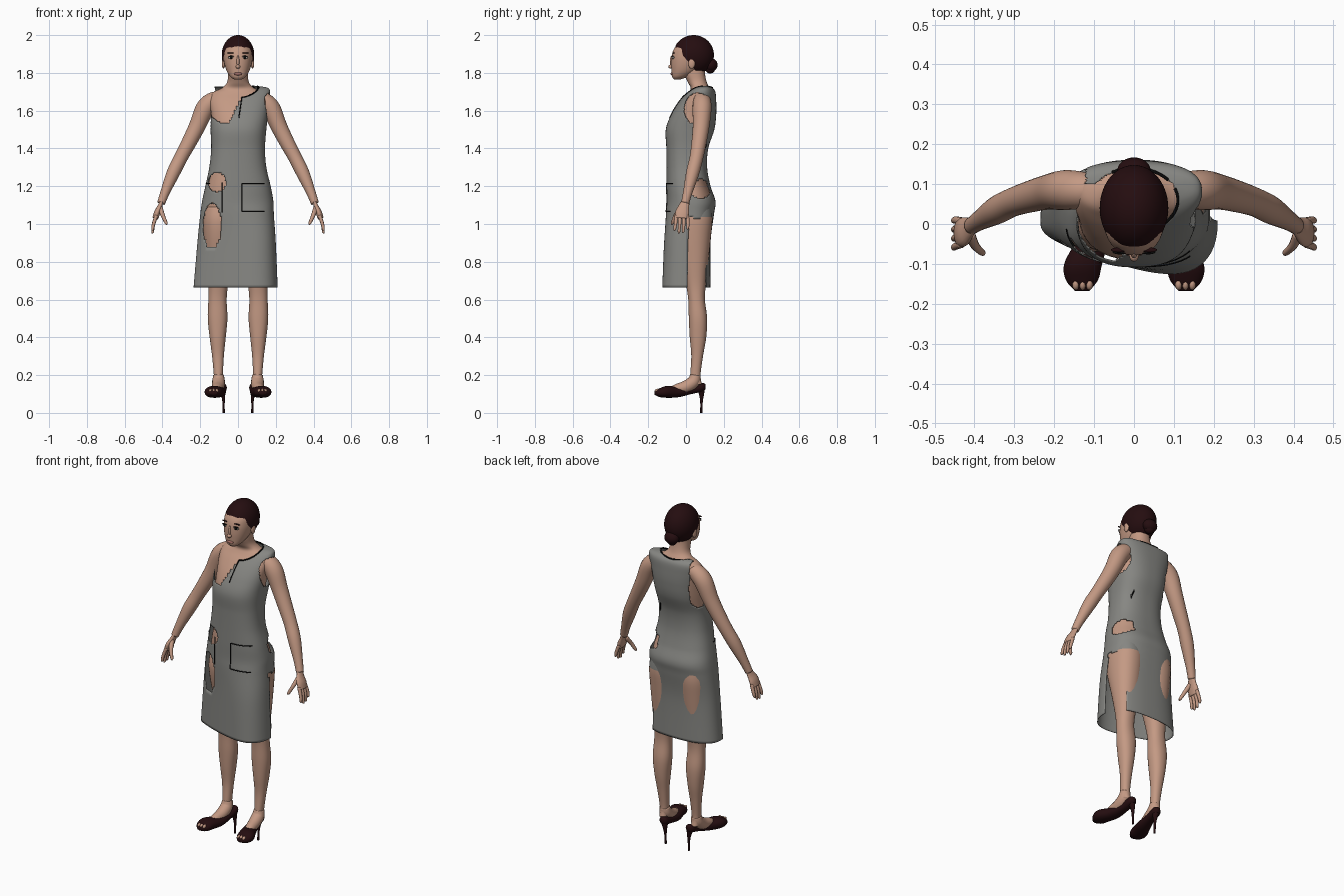
import bpy, bmesh, math
from mathutils import Vector, Matrix
from mathutils.bvhtree import BVHTree

if "Cube" in bpy.data.objects:
    bpy.data.objects.remove(bpy.data.objects["Cube"], do_unlink=True)


def material(name, r, g, b):
    m = bpy.data.materials.new(name)
    m.use_nodes = True
    m.diffuse_color = (r, g, b, 1)
    node = next(n for n in m.node_tree.nodes if n.type == 'BSDF_PRINCIPLED')
    node.inputs["Base Color"].default_value = (r, g, b, 1)
    return m


SKIN = material("skin", .55, .32, .23)
GREY = material("grey cloth", .24, .24, .225)
DARK = material("dark burgundy", .018, .004, .005)
BLACK = material("black trim", .003, .003, .003)
WHITE = material("eye white", .6, .55, .5)
LIP = material("lip", .4, .17, .14)


def finish(bm, name, mats):
    for f in bm.faces:
        f.smooth = True
    me = bpy.data.meshes.new(name)
    bm.to_mesh(me)
    bm.free()
    for m in mats:
        me.materials.append(m)
    ob = bpy.data.objects.new(name, me)
    bpy.context.collection.objects.link(ob)
    return ob


def resample(keys, steps):
    """Smooth curve through rows of numbers."""
    keys = [Vector(k) for k in keys]
    out = []
    for i in range(len(keys) - 1):
        a, b = keys[max(i - 1, 0)], keys[i]
        c, d = keys[i + 1], keys[min(i + 2, len(keys) - 1)]
        for s in range(steps):
            t = s / steps
            out.append(b + (c - a) * (t / 2) + (a * 2 - b * 5 + c * 4 - d) * (t * t / 2)
                       + (b * 3 - a - c * 3 + d) * (t ** 3 / 2))
    return out + [keys[-1]]


def skin_rings(rings, caps=True):
    bm = bmesh.new()
    vs = [[bm.verts.new(p) for p in r] for r in rings]
    n = len(vs[0])
    for lo, hi in zip(vs, vs[1:]):
        for i in range(n):
            j = (i + 1) % n
            bm.faces.new((lo[i], lo[j], hi[j], hi[i]))
    if caps:
        bm.faces.new(vs[0])
        bm.faces.new(vs[-1])
    bmesh.ops.recalc_face_normals(bm, faces=bm.faces)
    return bm


def loft(rows, n=32, steps=5, p=2.2, side=1, along_y=False, caps=True):
    """Rows: height, x from, x to, depth from, depth to, optional front skew."""
    rings = []
    for row in resample(rows, steps):
        h, x0, x1, y0, y1 = row[:5]
        skew = row[5] if len(row) > 5 else 0
        ring = []
        for i in range(n):
            a = math.tau * i / n
            c, s = math.cos(a), math.sin(a)
            x = (x0 + x1) / 2 + (x1 - x0) / 2 * math.copysign(abs(c) ** (2 / p), c)
            y = (y0 + y1) / 2 + (y1 - y0) / 2 * math.copysign(abs(s) ** (2 / p), s)
            y += skew * x * max(-s, 0)
            ring.append((side * x, h, y) if along_y else (side * x, y, h))
        rings.append(ring)
    return skin_rings(rings, caps)


def tube(name, pts, mat, side=1, n=16, flat=1, ref=(0, 1, 0), steps=5):
    rows = resample(pts, steps)
    rings = []
    for i, row in enumerate(rows):
        t = (rows[min(i + 1, len(rows) - 1)] - rows[max(i - 1, 0)]).to_3d().normalized()
        b = Vector(ref)
        b = (b - t * b.dot(t)).normalized()
        c = t.cross(b)
        ring = []
        for k in range(n):
            a = math.tau * k / n
            q = row.to_3d() + (c * math.cos(a) * flat + b * math.sin(a)) * row[3]
            ring.append((side * q.x, q.y, q.z))
        rings.append(ring)
    return finish(skin_rings(rings), name, [mat])


def ball(name, loc, size, mat, n=24):
    bm = bmesh.new()
    bmesh.ops.create_uvsphere(bm, u_segments=n, v_segments=n // 2, radius=1,
                              matrix=Matrix.Translation(loc) @ Matrix.Diagonal((*size, 1)))
    return finish(bm, name, [mat])


def paint(bm, rule):
    for f in bm.faces:
        f.material_index = int(rule(*f.calc_center_median()))


# Torso and neck, with the underwear painted on the hips
torso = loft([(.96, -.1, .1, .0, .1), (1.0, -.178, .178, -.05, .138),
              (1.08, -.18, .18, -.075, .145), (1.15, -.172, .172, -.08, .132),
              (1.22, -.155, .155, -.08, .108), (1.32, -.132, .132, -.075, .095),
              (1.4, -.13, .13, -.075, .105), (1.5, -.138, .138, -.09, .135),
              (1.58, -.142, .142, -.065, .147), (1.65, -.15, .15, -.02, .145),
              (1.695, -.135, .135, .015, .138), (1.72, -.085, .085, .025, .125),
              (1.75, -.058, .058, .01, .11), (1.8, -.052, .052, -.01, .1),
              (1.86, -.052, .052, .0, .1)], n=48)
paint(torso, lambda x, y, z: z < 1.13 and (x > 0 or y > .03))
finish(torso, "torso", [SKIN, GREY])

# Head and face
finish(loft([(1.765, -.02, .02, -.063, -.03), (1.78, -.041, .041, -.074, .01),
             (1.81, -.06, .06, -.077, .06), (1.85, -.073, .073, -.079, .1),
             (1.89, -.078, .078, -.076, .12), (1.93, -.074, .074, -.062, .12),
             (1.965, -.05, .05, -.03, .09), (1.985, -.02, .02, .01, .05)]), "head", [SKIN])
ball("nose_tip", (0, -.079, 1.833), (.012, .015, .011), SKIN)
ball("nose_bridge", (0, -.074, 1.86), (.008, .012, .032), SKIN)
ball("lips", (0, -.074, 1.795), (.022, .008, .008), LIP)
for s, tag in ((1, "left"), (-1, "right")):
    ball(tag + "_eye", (s * .036, -.067, 1.881), (.016, .008, .007), WHITE)
    ball(tag + "_iris", (s * .036, -.073, 1.881), (.008, .004, .007), BLACK)
    ball(tag + "_eyelid_line", (s * .036, -.07, 1.888), (.018, .006, .003), BLACK)
    ball(tag + "_eyebrow", (s * .038, -.065, 1.905), (.02, .006, .003), DARK)
    ball(tag + "_ear", (s * .077, .03, 1.85), (.009, .018, .028), SKIN)

# Hair cap cut along the hairline, with a bun at the nape
bm = bmesh.new()
bmesh.ops.create_uvsphere(bm, u_segments=48, v_segments=32, radius=1,
                          matrix=Matrix.Translation((0, .04, 1.895))
                          @ Matrix.Diagonal((.086, .108, .105, 1)))
cut = bmesh.ops.bisect_plane(bm, geom=bm.verts[:] + bm.edges[:] + bm.faces[:],
                             plane_co=(0, -.06, 1.945), plane_no=(0, 1.2, 1),
                             clear_inner=True)
finish(bm, "hair", [DARK])
ball("hair_bun", (0, .133, 1.842), (.042, .034, .036), DARK)
ball("hair_bun_lower", (0, .128, 1.822), (.028, .027, .025), DARK)

# Arms, hands, legs and shoes
for s, tag in ((1, "left"), (-1, "right")):
    tube(tag + "_arm", [(.1, .085, 1.66, .04), (.135, .085, 1.65, .047),
                        (.175, .085, 1.61, .05), (.215, .08, 1.52, .044),
                        (.255, .07, 1.44, .04), (.303, .055, 1.35, .036),
                        (.343, .035, 1.27, .035), (.385, .01, 1.17, .025),
                        (.407, -.005, 1.11, .021)], SKIN, s, n=24)
    tube(tag + "_palm", [(.402, .0, 1.125, .02), (.415, -.012, 1.09, .029),
                         (.428, -.02, 1.06, .037), (.438, -.023, 1.03, .034)],
         SKIN, s, flat=.45)
    for k, drop in enumerate((.965, .952, .955, .972)):
        y = -.05 + k * .019
        tube(tag + "_finger", [(.432, y, 1.045, .01), (.447, y * 1.15 + .002, 1.0, .009),
                               (.452, y * 1.2, drop + .006, .007),
                               (.452, y * 1.2, drop, .003)], SKIN, s, n=10)
    tube(tag + "_thumb", [(.412, -.025, 1.085, .014), (.398, -.055, 1.045, .011),
                          (.38, -.072, 1.005, .008), (.377, -.073, 1.0, .003)], SKIN, s, n=10)

    leg = loft([(.15, .08, .126, .02, .085), (.2, .08, .128, .022, .077),
                (.3, .075, .137, .028, .09), (.4, .065, .15, .02, .107),
                (.5, .056, .16, .015, .112), (.6, .06, .157, .012, .1),
                (.68, .052, .158, .0, .105), (.8, .03, .17, -.025, .118),
                (.93, .012, .182, -.058, .132), (1.02, .006, .186, -.07, .14),
                (1.09, .01, .178, -.06, .135)], side=s)
    paint(leg, lambda x, y, z: z > 1.03 and x > 0 and y > 0)
    finish(leg, tag + "_leg", [SKIN, GREY])

    tube(tag + "_foot", [(.103, .05, .2, .028), (.103, .04, .165, .034),
                         (.105, .0, .138, .033), (.112, -.05, .125, .027),
                         (.12, -.09, .11, .02)], SKIN, s, ref=(1, 0, 0))
    finish(loft([(.103, .075, .095, .125, .152), (.085, .06, .111, .113, .158),
                 (.03, .062, .118, .1, .142), (-.04, .065, .145, .083, .138),
                 (-.1, .08, .175, .08, .143), (-.14, .09, .171, .084, .13),
                 (-.168, .112, .148, .096, .115)], side=s, along_y=True), tag + "_shoe", [DARK])
    finish(loft([(0, .07, .081, .075, .086), (.06, .07, .083, .075, .089),
                 (.1, .067, .092, .068, .096), (.13, .064, .106, .055, .1)],
                n=16, side=s), tag + "_heel", [DARK])
    for k in range(3):
        ball(tag + "_toe", (s * (.112 + k * .017), -.15, .117), (.009, .016, .011), SKIN, 12)

# Dress shell; the openings are removed by rule
dress = loft([(.665, -.235, .21, -.112, .13, -.25), (.9, -.215, .2, -.108, .13, -.18),
              (1.05, -.2, .19, -.105, .148, -.06), (1.12, -.19, .187, -.102, .156, 0),
              (1.2, -.173, .173, -.103, .13, 0), (1.3, -.152, .15, -.103, .112, 0),
              (1.4, -.142, .143, -.104, .118, 0), (1.5, -.146, .15, -.107, .15, 0),
              (1.58, -.152, .16, -.078, .16, 0), (1.65, -.162, .167, -.035, .16, 0),
              (1.7, -.165, .17, .01, .155, 0), (1.722, -.148, .155, .045, .138, 0),
              (1.73, -.09, .1, .075, .115, 0)], n=128, steps=10, p=2.5, caps=False)
surface = BVHTree.FromBMesh(dress)


def inside(u, v, cu, cv, ru, rv):
    return ((u - cu) / ru) ** 2 + ((v - cv) / rv) ** 2 < 1


def open_area(x, y, z):
    neck = z > 1.6 and inside(x, y, 0, .06, .11, .08)
    left_arm = x > .11 and inside(y, z, .06, 1.61, .07, .085)
    right_arm = x < -.11 and inside(y, z, .06, 1.57, .075, .13)
    shoulder = (z > 1.53 + 6 * (x + .06) ** 2 and x < .02 - .5 * (1.67 - z) and y < .1)
    outer = x < -.12 and z > 1.57
    waist = y < 0 and inside(x, z, -.112, 1.22, .047, .05)
    thigh = y < .02 and inside(x, z, -.137, .99, .048, .12)
    hip = x > .1 and inside(y, z, .08, 1.185, .055, .05)
    slit = x > .1 and z < 1.04 - .3 * (y - .015) and .012 < y < .108
    return any((neck, left_arm, right_arm, shoulder, outer, waist, thigh, hip, slit))


holes = [f for f in dress.faces if open_area(*f.calc_center_median())]
bmesh.ops.delete(dress, geom=holes, context='FACES')
dress_ob = finish(dress, "dress", [GREY])
thick = dress_ob.modifiers.new("cloth thickness", 'SOLIDIFY')
thick.thickness = .003


# Black piping laid on the cloth
def piping(name, origins, direction, radius=.003):
    hits = [surface.ray_cast(Vector(o), Vector(direction))[0] for o in origins]
    hits = [h for h in hits if h]
    if len(hits) < 2:
        return
    cu = bpy.data.curves.new(name, 'CURVE')
    cu.dimensions = '3D'
    cu.bevel_depth = radius
    cu.bevel_resolution = 1
    sp = cu.splines.new('POLY')
    sp.points.add(len(hits) - 1)
    for pt, h in zip(sp.points, hits):
        pt.co = (*h, 1)
    cu.materials.append(BLACK)
    bpy.context.collection.objects.link(bpy.data.objects.new(name, cu))


def front_line(name, x0, z0, x1, z1, n=12):
    piping(name, [(x0 + (x1 - x0) * i / n, -1, z0 + (z1 - z0) * i / n)
                  for i in range(n + 1)], (0, 1, 0))


angles = [math.radians(-80 + 5 * i) for i in range(41)]
piping("neckline_piping", [(.11 * math.cos(a), .06 + .08 * math.sin(a), 3) for a in angles],
       (0, 0, -1), .004)
front_line("neck_slit", .02, 1.67, .004, 1.56)
front_line("left_pocket_side", .022, 1.065, .022, 1.215)
front_line("left_pocket_top", .022, 1.215, .14, 1.215)
front_line("left_pocket_bottom", .022, 1.065, .14, 1.065)
front_line("right_pocket_side", -.085, 1.06, -.085, 1.22)
front_line("right_pocket_top", -.172, 1.215, -.15, 1.215)
